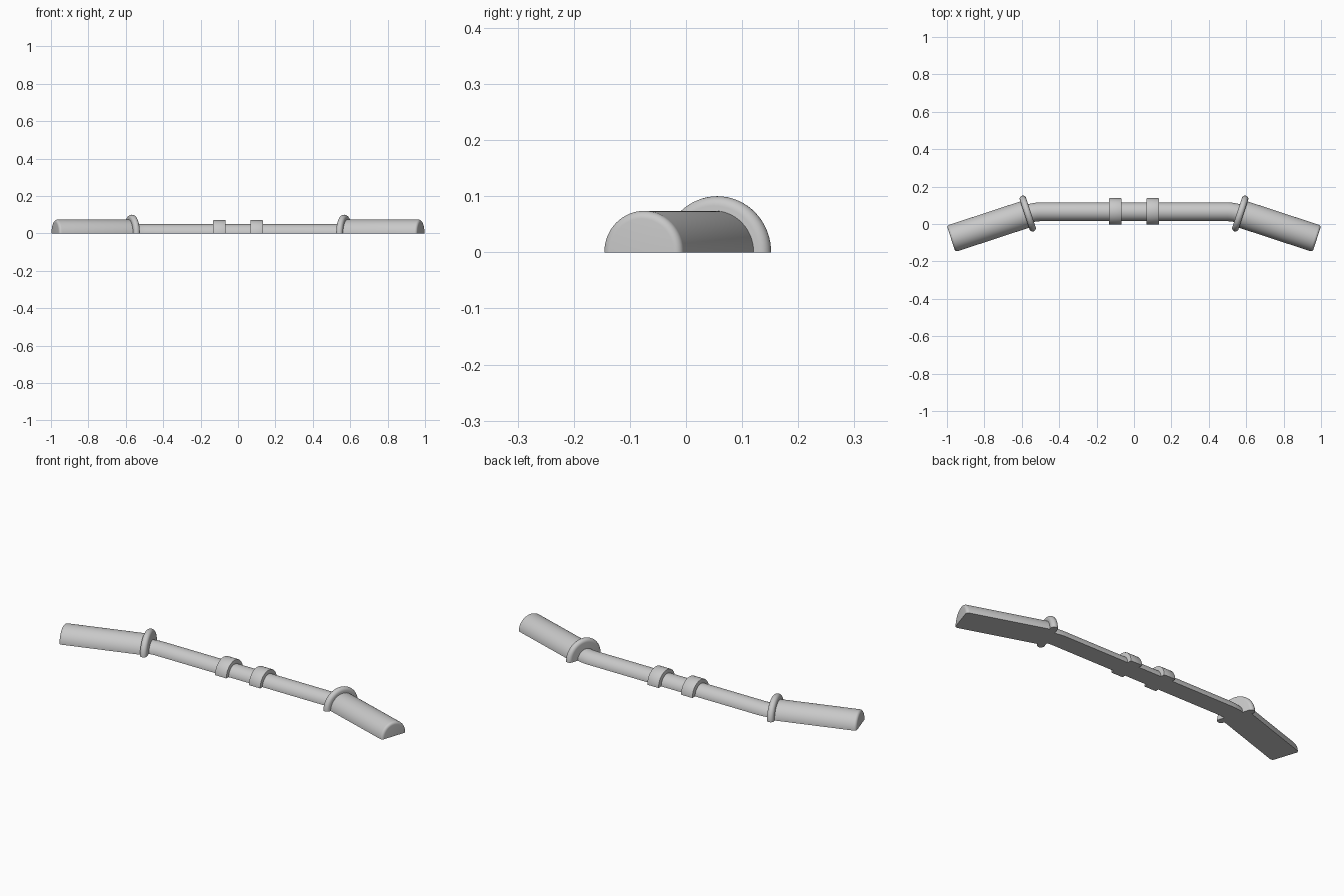
import bpy, bmesh, math
from mathutils import Matrix, Vector

cube = bpy.data.objects.get("Cube")
if cube:
    bpy.data.objects.remove(cube)

GREY = (0.58, 0.58, 0.58, 1)
mat = bpy.data.materials.new("light_grey")
mat.use_nodes = True
mat.diffuse_color = GREY
mat.node_tree.nodes["Principled BSDF"].inputs["Base Color"].default_value = GREY

SEG = 32
TILT = math.radians(-18.2)
BEND = Vector((0.54, 0.065, 0))


def half_lathe(name, profile, origin, tilt):
    """Turn a (distance, radius) profile half way round the local x axis, flat side down."""
    bm = bmesh.new()
    rings = []
    for t, r in profile:
        rings.append([bm.verts.new((t, r * math.cos(a), r * math.sin(a)))
                      for a in (math.pi * i / SEG for i in range(SEG + 1))])
    for a, b in zip(rings, rings[1:]):
        for i in range(SEG):
            bm.faces.new((a[i], a[i + 1], b[i + 1], b[i]))
        bm.faces.new((a[0], b[0], b[-1], a[-1]))
    bm.faces.new(rings[0])
    bm.faces.new(rings[-1])
    bmesh.ops.recalc_face_normals(bm, faces=bm.faces)
    bm.transform(Matrix.Translation(origin) @ Matrix.Rotation(tilt, 4, "Z"))
    return finish(name, bm)


def finish(name, bm):
    mesh = bpy.data.meshes.new(name)
    bm.to_mesh(mesh)
    bm.free()
    mesh.materials.append(mat)
    obj = bpy.data.objects.new(name, mesh)
    bpy.context.collection.objects.link(obj)
    bpy.ops.object.select_all(action="DESELECT")
    obj.select_set(True)
    bpy.context.view_layer.objects.active = obj
    bpy.ops.object.shade_smooth_by_angle(angle=math.radians(35))
    mirror = obj.modifiers.new("Mirror", "MIRROR")
    mirror.use_clip = True
    return obj


def rounded(t0, t1, r, b, steps=6):
    """Profile of a cylinder with both rims rounded by b."""
    arc = [math.pi / 2 * i / steps for i in range(steps + 1)]
    start = [(t0 + b - b * math.cos(a), r - b + b * math.sin(a)) for a in arc]
    end = [(t1 - b + b * math.sin(a), r - b + b * math.cos(a)) for a in arc]
    return start + end


# Centre bar, with a gentle bend into the grip
bm = bmesh.new()
rings = []
for x, y, turn in ((0, 0.065, 0), (0.5, 0.065, 0), (0.52, 0.064, TILT * 0.25),
                   (0.54, 0.061, TILT * 0.6), (0.56, 0.056, TILT), (0.62, 0.037, TILT)):
    rot = Matrix.Rotation(turn, 3, "Z")
    rings.append([bm.verts.new(Vector((x, y, 0)) + rot @ Vector(
        (0, 0.05 * math.cos(a), 0.05 * math.sin(a))))
        for a in (math.pi * i / SEG for i in range(SEG + 1))])
for a, b in zip(rings, rings[1:]):
    for i in range(SEG):
        bm.faces.new((a[i], a[i + 1], b[i + 1], b[i]))
    bm.faces.new((a[0], b[0], b[-1], a[-1]))
bm.faces.new(rings[-1])
bmesh.ops.recalc_face_normals(bm, faces=bm.faces)
finish("centre_bar", bm)

# Clamps either side of the middle
half_lathe("bar_clamp", rounded(0.066, 0.134, 0.071, 0.003, 2), (0, 0.067, 0), 0)

# Grips and their rounded inner flanges
half_lathe("grip", rounded(0.02, 0.461, 0.074, 0.014), BEND, TILT)
half_lathe("grip_flange", rounded(0.012, 0.047, 0.1, 0.017), BEND, TILT)
